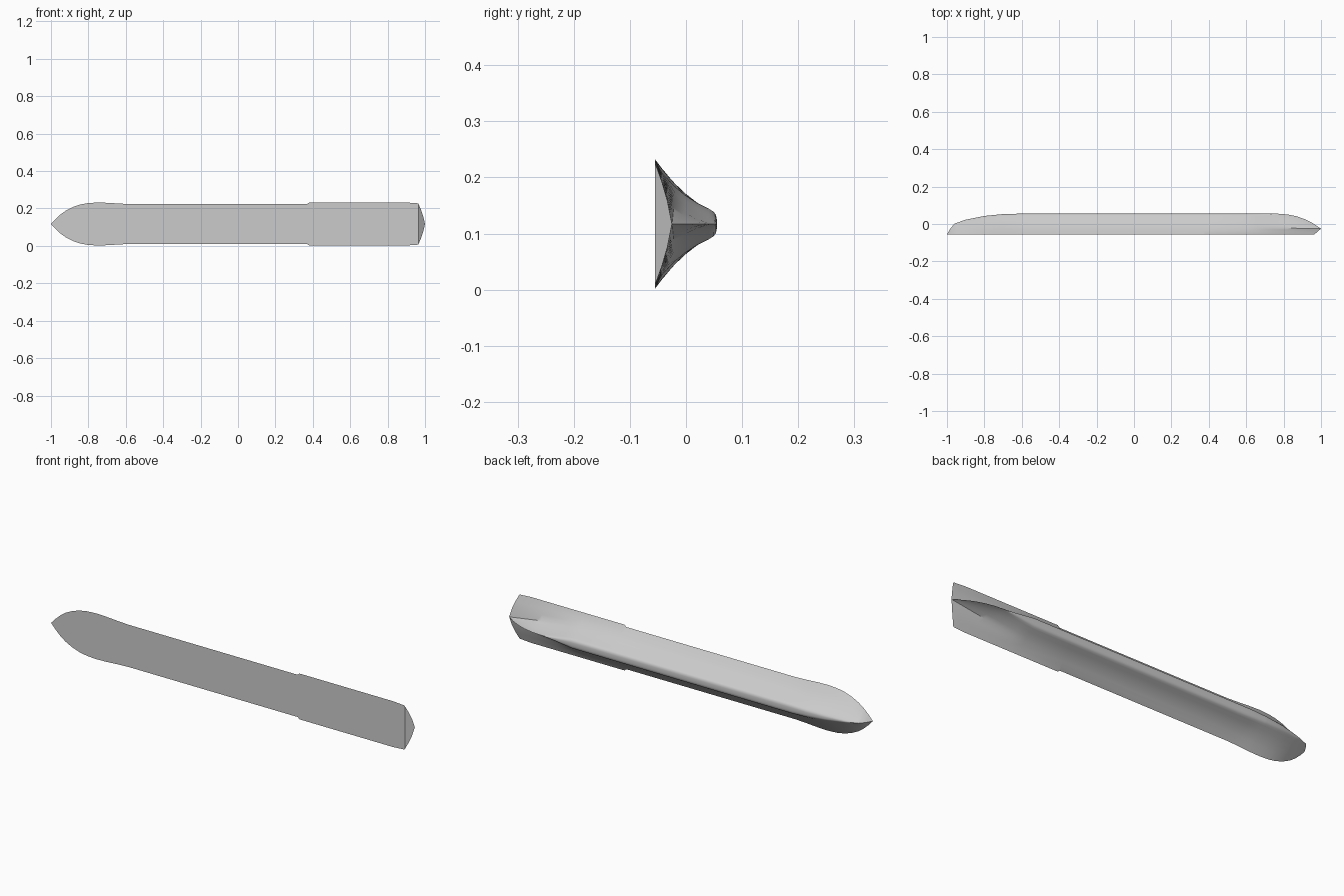
import bpy, bmesh

cube = bpy.data.objects.get("Cube")
if cube:
    bpy.data.objects.remove(cube, do_unlink=True)

MID, BASE, RIDGE = 0.117, -0.055, 0.055
CREASE = 3                      # section row where the prow meets the flange
# Half section: (half width, depth) from the sharp rim up to the rounded ridge
SECTION = [(0.106, -0.055), (0.090, -0.042), (0.074, -0.027), (0.065, -0.018),
           (0.050, 0.0), (0.036, 0.022), (0.027, 0.041), (0.022, 0.049),
           (0.016, 0.0535), (0.008, 0.055), (0.0, 0.055)]
END_RIM = [(0.108, -0.055), (0.075, -0.043), (0.042, -0.0335), (0.0, -0.025)]

# Rim width and ridge height along the length
RIM = [(-1, 0), (-0.975, 0.027), (-0.95, 0.05), (-0.92, 0.072), (-0.88, 0.092),
       (-0.84, 0.105), (-0.8, 0.112), (-0.75, 0.115), (-0.69, 0.113),
       (-0.63, 0.109), (-0.57, 0.106), (0.37, 0.106), (0.38, 0.115),
       (0.9, 0.115), (1, 0.108)]
TOP = [(-1, -0.055), (-0.98, -0.022), (-0.96, 0.002), (-0.9, 0.023),
       (-0.8, 0.043), (-0.7, 0.053), (-0.62, 0.055), (0.77, 0.055),
       (0.82, 0.051), (0.87, 0.041), (0.92, 0.023), (0.96, 0.002), (1, -0.025)]


def lerp(a, b, t):
    return a + (b - a) * t


def ramp(x, start, end):
    return min(max((x - start) / (end - start), 0), 1)


def sample(curve, x):
    for (x0, v0), (x1, v1) in zip(curve, curve[1:]):
        if x <= x1:
            return lerp(v0, v1, (x - x0) / (x1 - x0))


def half_section(x):
    rim, top = sample(RIM, x), sample(TOP, x)
    nose = ramp(x, -0.6, -1)
    prow = ramp(x, 0.6, 1)
    sharp = ramp(x, 0.62, 0.8)
    crease_w, crease_y = SECTION[CREASE]
    rows = []
    for i, (w, y) in enumerate(SECTION):
        if x < 0:               # blade nose, sharpening towards its tip
            t = (y - BASE) / (RIDGE - BASE)
            w = lerp(w * rim / SECTION[0][0], rim * (1 - t), nose)
            y = lerp(BASE, top, t)
        elif i == 0:            # flange rim
            w = rim
        elif i <= CREASE:       # flange, ending in a shallow bulge
            w, y = lerp(w, END_RIM[i][0], prow), lerp(y, END_RIM[i][1], prow)
        else:                   # prow, narrowing to a sharp keel line
            t = (y - crease_y) / (RIDGE - crease_y)
            w = lerp(w, crease_w * (1 - t) ** 1.6, sharp) * (1 - prow)
            y = lerp(lerp(crease_y, END_RIM[-1][1], prow), top, t)
        rows.append((w, y))
    return rows


# Body loft
extra = {0.6, 0.66, 0.71, 0.74, 0.795, 0.845, 0.94, -0.66}
stations = sorted({x for x, _ in RIM + TOP} | extra)
bm = bmesh.new()
rings = []
for x in stations:
    half = half_section(x)
    ring = half + [(-w, y) for w, y in reversed(half[:-1])]
    verts = []
    for w, y in ring:
        # The tail is cut on a slant
        px = 0.965 + (y - BASE) * 1.167 if x == 1 else x
        verts.append(bm.verts.new((px, y, MID + w)))
    rings.append(verts)
for a, b in zip(rings, rings[1:]):
    for i in range(len(a)):
        j = (i + 1) % len(a)
        bm.faces.new((a[i], a[j], b[j], b[i]))

# Tail cap
bm.faces.new(rings[-1][:CREASE + 1] + rings[-1][-CREASE:])
bmesh.ops.remove_doubles(bm, verts=bm.verts, dist=0.0002)
bmesh.ops.dissolve_degenerate(bm, edges=bm.edges, dist=0.0001)
bmesh.ops.recalc_face_normals(bm, faces=bm.faces)

mesh = bpy.data.meshes.new("blade_body")
bm.to_mesh(mesh)
bm.free()
body = bpy.data.objects.new("blade_body", mesh)
bpy.context.collection.objects.link(body)

# Plain grey
grey = bpy.data.materials.new("plain_grey")
grey.use_nodes = True
colour = (0.6, 0.6, 0.6, 1)
grey.diffuse_color = colour
grey.node_tree.nodes["Principled BSDF"].inputs["Base Color"].default_value = colour
mesh.materials.append(grey)

bpy.ops.object.select_all(action="DESELECT")
body.select_set(True)
bpy.context.view_layer.objects.active = body
bpy.ops.object.shade_smooth_by_angle(angle=0.7)
